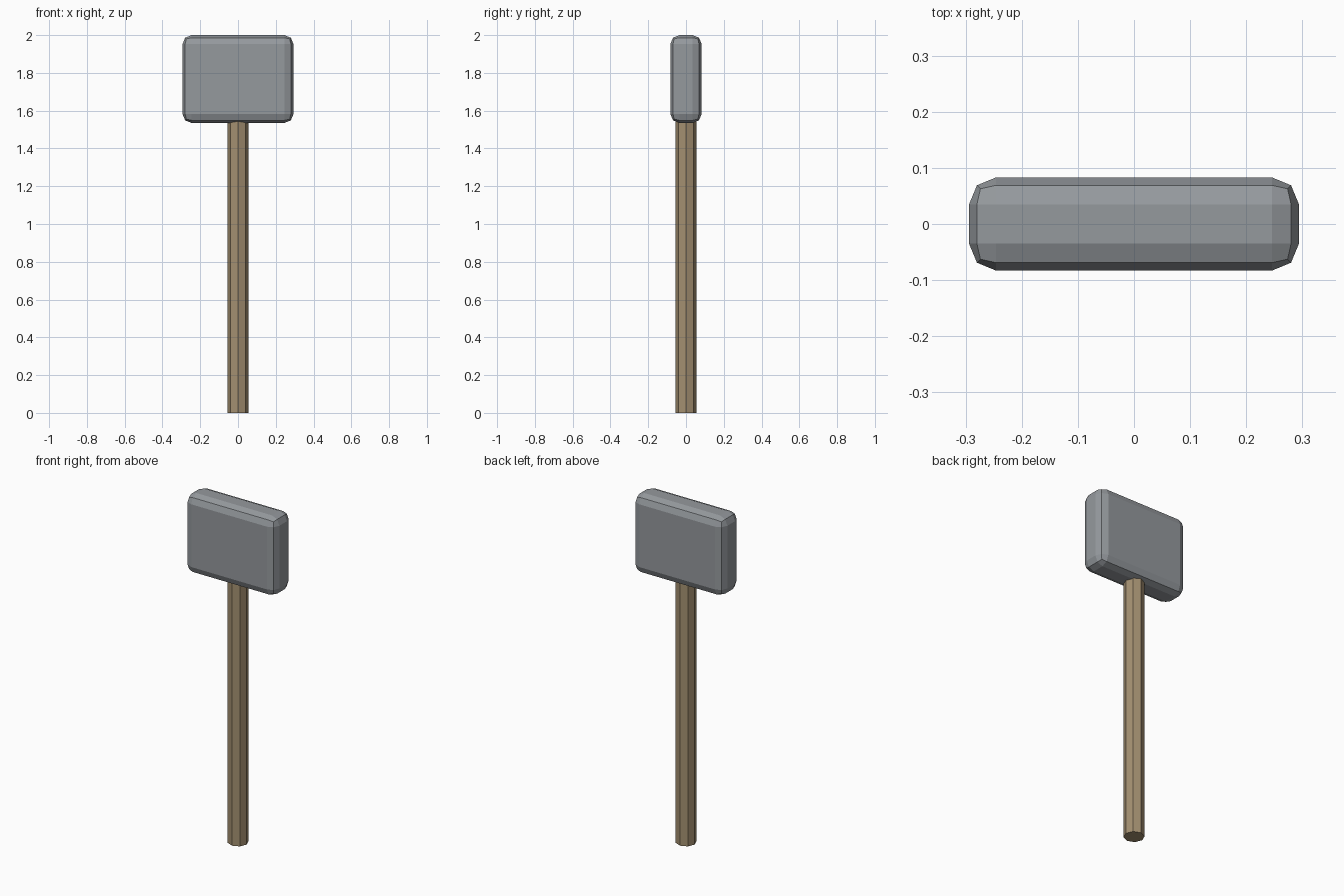
import bpy

cube = bpy.data.objects.get("Cube")
if cube:
    bpy.data.objects.remove(cube, do_unlink=True)


def material(name, rgb):
    mat = bpy.data.materials.new(name)
    mat.use_nodes = True
    mat.diffuse_color = (*rgb, 1)
    mat.node_tree.nodes["Principled BSDF"].inputs["Base Color"].default_value = (*rgb, 1)
    return mat


def finish(name, mat):
    obj = bpy.context.object
    obj.name = name
    obj.data.materials.append(mat)
    bpy.ops.object.shade_flat()
    return obj


steel = material("grey steel", (0.30, 0.32, 0.34))
wood = material("brown wood", (0.37, 0.28, 0.165))

# Octagonal handle running up into the head
handle_top = 1.6
bpy.ops.mesh.primitive_cylinder_add(vertices=8, radius=0.056, depth=handle_top,
                                    location=(0, 0, handle_top / 2))
finish("handle", wood)

# Flat block head with rounded edges
bottom, top = 1.535, 2.0
bpy.ops.mesh.primitive_cube_add(size=1, location=(0, 0, (bottom + top) / 2))
bpy.context.object.scale = (0.588, 0.166, top - bottom)
bpy.ops.object.transform_apply(location=False, rotation=False, scale=True)
head = finish("head", steel)
bevel = head.modifiers.new("rounded edges", "BEVEL")
bevel.width = 0.048
bevel.segments = 2
